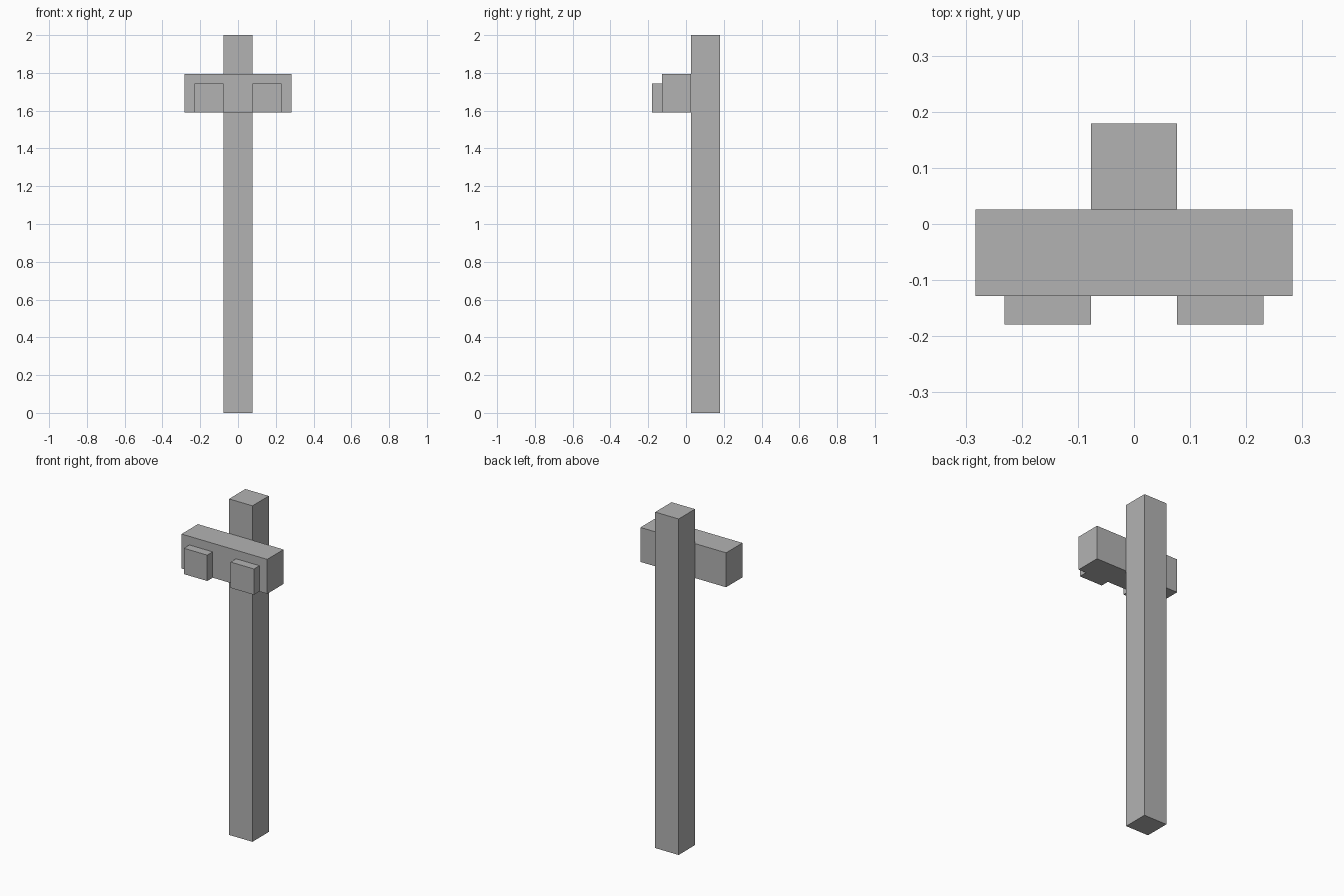
import bpy

if "Cube" in bpy.data.objects:
    bpy.data.objects.remove(bpy.data.objects["Cube"])

U = 2 / 39  # the model sits on a regular grid, 39 units tall

# Dark grey shared by all parts
grey = bpy.data.materials.new("dark_grey")
grey.diffuse_color = (0.45, 0.45, 0.45, 1)
grey.use_nodes = True
grey.node_tree.nodes["Principled BSDF"].inputs["Base Color"].default_value = grey.diffuse_color


def box(name, x, y, z):
    """Axis-aligned box from (min, max) ranges in grid units."""
    ranges = (x, y, z)
    bpy.ops.mesh.primitive_cube_add(size=1, location=[(a + b) / 2 * U for a, b in ranges])
    ob = bpy.context.object
    ob.name = name
    ob.scale = [(b - a) * U for a, b in ranges]
    bpy.ops.object.transform_apply(location=False, rotation=False, scale=True)
    ob.data.materials.append(grey)
    return ob


# Upright post at the back
box("post", (-1.5, 1.5), (0.5, 3.5), (0, 39))

# Crossbar fixed to the front of the post
box("crossbar", (-5.5, 5.5), (-2.5, 0.5), (31, 35))

# Pair of blocks on the front of the crossbar
for side, x in (("left", (-4.5, -1.5)), ("right", (1.5, 4.5))):
    box(f"front_block_{side}", x, (-3.5, -2.5), (31, 34))
